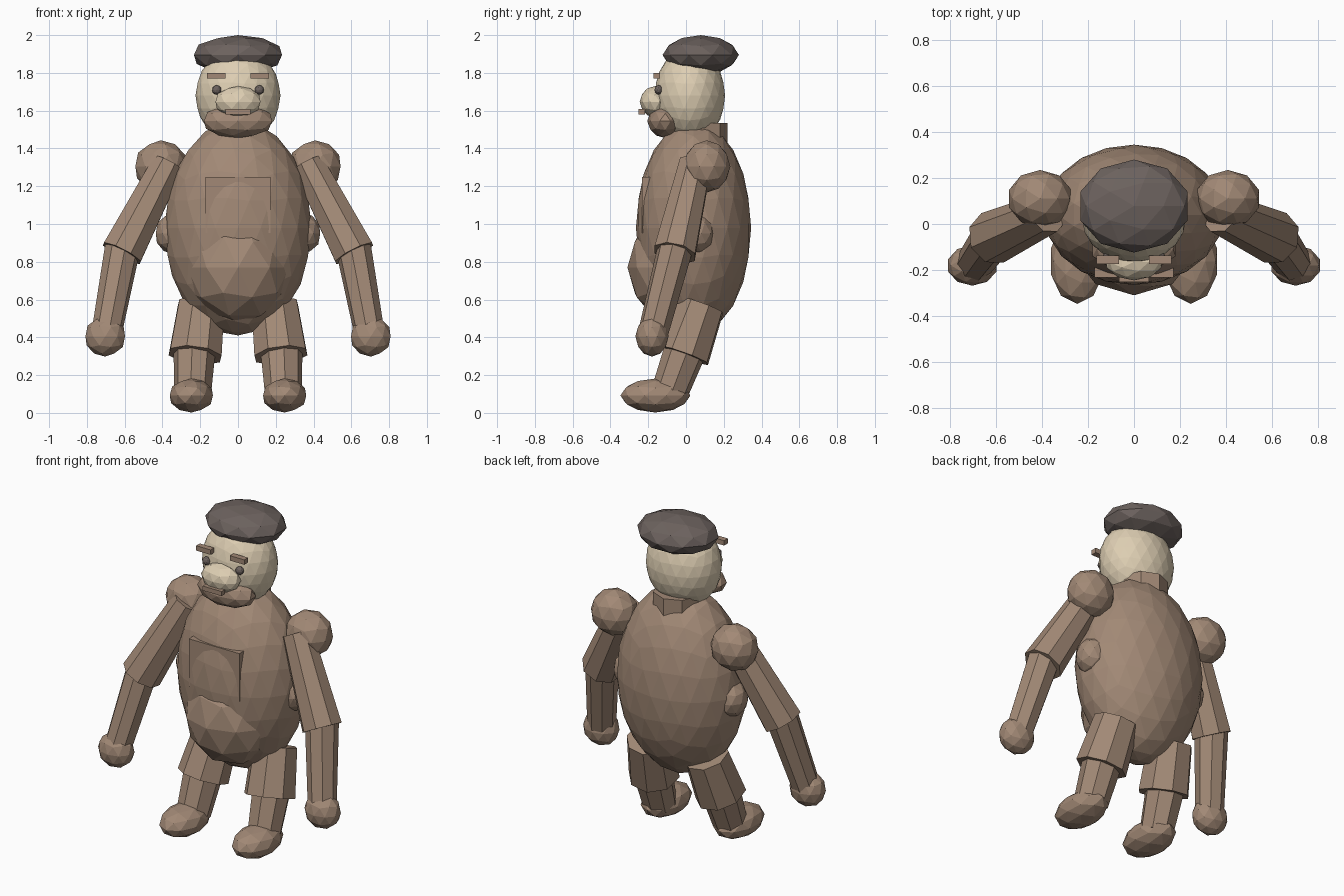
import bpy
import bmesh
from mathutils import Matrix, Vector

if "Cube" in bpy.data.objects:
    bpy.data.objects.remove(bpy.data.objects["Cube"])


def material(name, rgb):
    m = bpy.data.materials.new(name)
    m.diffuse_color = (*rgb, 1.0)
    m.use_nodes = True
    m.node_tree.nodes["Principled BSDF"].inputs["Base Color"].default_value = m.diffuse_color
    return m


BROWN = material("brown", (0.36, 0.25, 0.18))
TAN = material("pale tan", (0.73, 0.62, 0.45))
DARK = material("dark grey brown", (0.15, 0.122, 0.112))


def finish(name, bm, mat):
    bmesh.ops.recalc_face_normals(bm, faces=bm.faces)
    me = bpy.data.meshes.new(name)
    bm.to_mesh(me)
    bm.free()
    me.materials.append(mat)
    ob = bpy.data.objects.new(name, me)
    bpy.context.collection.objects.link(ob)
    return ob


def ball(name, centre, radii, mat=BROWN, sub=2):
    """Flat-faced ellipsoid."""
    bm = bmesh.new()
    m = Matrix.Translation(centre) @ Matrix.Diagonal((*radii, 1.0))
    bmesh.ops.create_icosphere(bm, subdivisions=sub, radius=1.0, matrix=m)
    return finish(name, bm, mat)


def box(name, centre, size, mat=BROWN):
    bm = bmesh.new()
    m = Matrix.Translation(centre) @ Matrix.Diagonal((*size, 1.0))
    bmesh.ops.create_cube(bm, size=1.0, matrix=m)
    return finish(name, bm, mat)


def limb(name, start, end, r1, r2, mat=BROWN, sides=8):
    """Tapered prism running from start to end."""
    a, b = Vector(start), Vector(end)
    d = b - a
    m = Matrix.Translation((a + b) / 2) @ d.to_track_quat('Z', 'Y').to_matrix().to_4x4()
    bm = bmesh.new()
    bmesh.ops.create_cone(bm, cap_ends=True, segments=sides, radius1=r1,
                          radius2=r2, depth=d.length, matrix=m)
    return finish(name, bm, mat)


# Torso
ball("body", (0, 0.04, 0.98), (0.39, 0.305, 0.57), sub=3)
ball("belly", (0, -0.05, 0.77), (0.285, 0.26, 0.30))
box("chest_panel", (0, -0.20, 1.10), (0.345, 0.065, 0.295))
limb("collar", (0, 0.08, 1.40), (0, 0.08, 1.535), 0.14, 0.14)

# Head and face
ball("head", (0, 0.02, 1.68), (0.225, 0.187, 0.25), TAN, 3)
ball("hat", (0, 0.078, 1.895), (0.245, 0.202, 0.105), DARK)
ball("beard", (0, -0.11, 1.545), (0.19, 0.095, 0.09))
ball("muzzle", (0, -0.165, 1.647), (0.125, 0.08, 0.083), TAN)
box("mouth", (0, -0.235, 1.595), (0.13, 0.035, 0.028))

# Mirrored parts
for side, s in (("left", 1), ("right", -1)):
    ball(side + "_eye", (s * 0.113, -0.145, 1.71), (0.025, 0.022, 0.025), DARK)
    box(side + "_eyebrow", (s * 0.115, -0.155, 1.785), (0.098, 0.036, 0.03))
    ball(side + "_hip_pad", (s * 0.34, 0.05, 0.95), (0.10, 0.10, 0.11))

    # Arm
    ball(side + "_shoulder", (s * 0.408, 0.11, 1.305), (0.142, 0.125, 0.138))
    limb(side + "_upper_arm", (s * 0.37, 0.05, 1.32), (s * 0.615, -0.06, 0.845), 0.09, 0.118)
    limb(side + "_forearm", (s * 0.61, -0.055, 0.88), (s * 0.70, -0.18, 0.40), 0.095, 0.08)
    ball(side + "_hand", (s * 0.703, -0.18, 0.405), (0.11, 0.088, 0.107))

    # Leg
    limb(side + "_thigh", (s * 0.195, 0.08, 0.57), (s * 0.227, -0.015, 0.305), 0.13, 0.148)
    limb(side + "_shin", (s * 0.23, -0.005, 0.33), (s * 0.24, -0.09, 0.10), 0.112, 0.098)
    ball(side + "_foot", (s * 0.247, -0.162, 0.092), (0.12, 0.185, 0.09))
